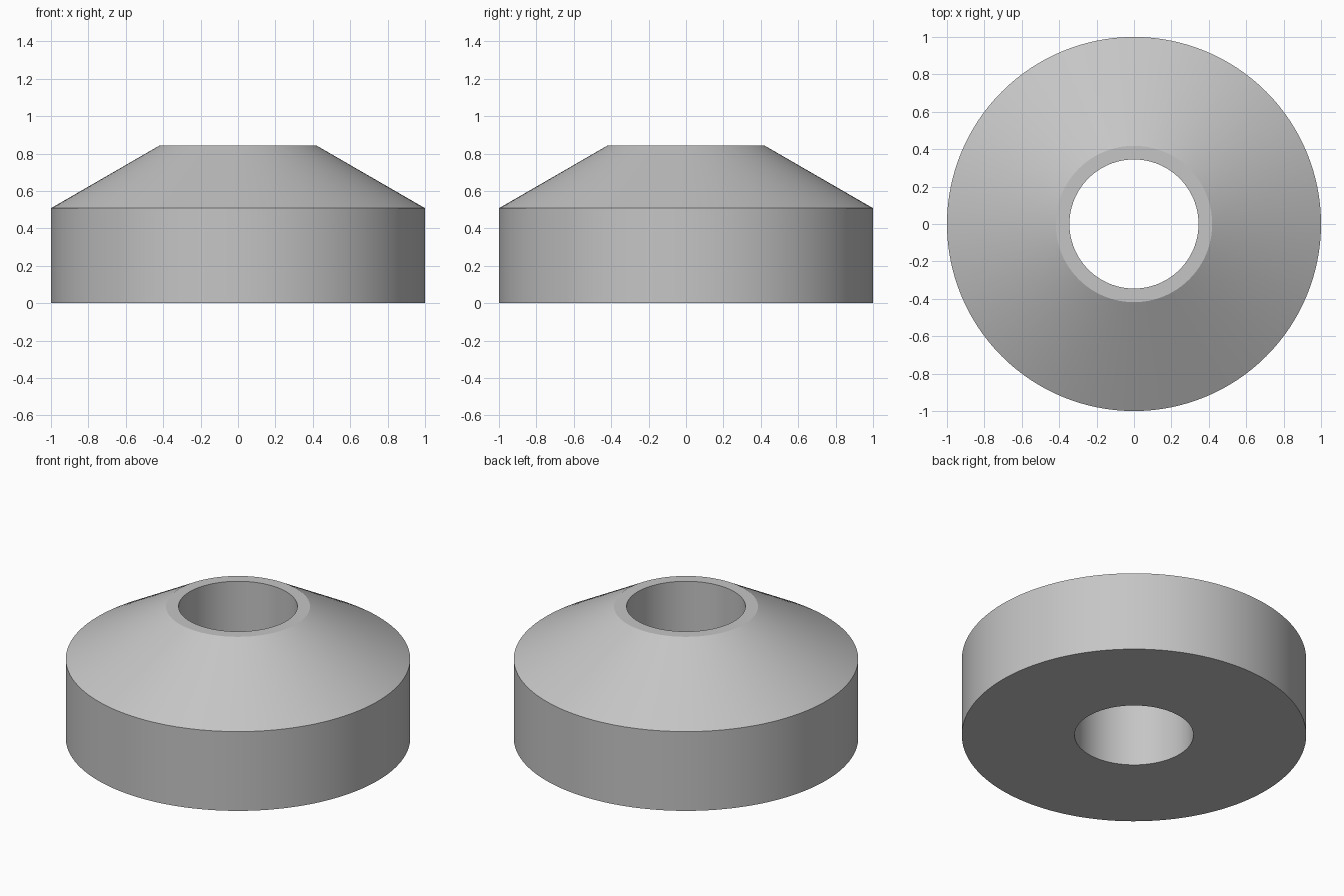
import bpy
import bmesh
import math
from mathutils import Vector

if "Cube" in bpy.data.objects:
    bpy.data.objects.remove(bpy.data.objects["Cube"])

SEGMENTS = 128

# Closed cross-section (radius, height): bore, flat lip, cone, outer wall, base
PROFILE = [(0.345, 0.0), (0.345, 0.844), (0.418, 0.844), (1.0, 0.508), (1.0, 0.0)]

# Lathe the cross-section around the vertical axis
bm = bmesh.new()
verts = [bm.verts.new((r, 0.0, z)) for r, z in PROFILE]
edges = [bm.edges.new((verts[i], verts[(i + 1) % len(verts)])) for i in range(len(verts))]
bmesh.ops.spin(bm, geom=verts + edges, cent=Vector((0, 0, 0)), axis=Vector((0, 0, 1)),
               angle=math.tau, steps=SEGMENTS, use_merge=False)
bmesh.ops.remove_doubles(bm, verts=bm.verts[:], dist=1e-4)
bmesh.ops.recalc_face_normals(bm, faces=bm.faces[:])

mesh = bpy.data.meshes.new("conical_washer")
bm.to_mesh(mesh)
bm.free()
washer = bpy.data.objects.new("conical_washer", mesh)
bpy.context.collection.objects.link(washer)

# Plain grey finish
grey = bpy.data.materials.new("grey")
grey.diffuse_color = (0.56, 0.56, 0.56, 1.0)
grey.use_nodes = True
grey.node_tree.nodes["Principled BSDF"].inputs["Base Color"].default_value = grey.diffuse_color
mesh.materials.append(grey)

# Smooth round walls with crisp rims
bpy.context.view_layer.objects.active = washer
washer.select_set(True)
bpy.ops.object.shade_smooth_by_angle(angle=math.radians(25))
